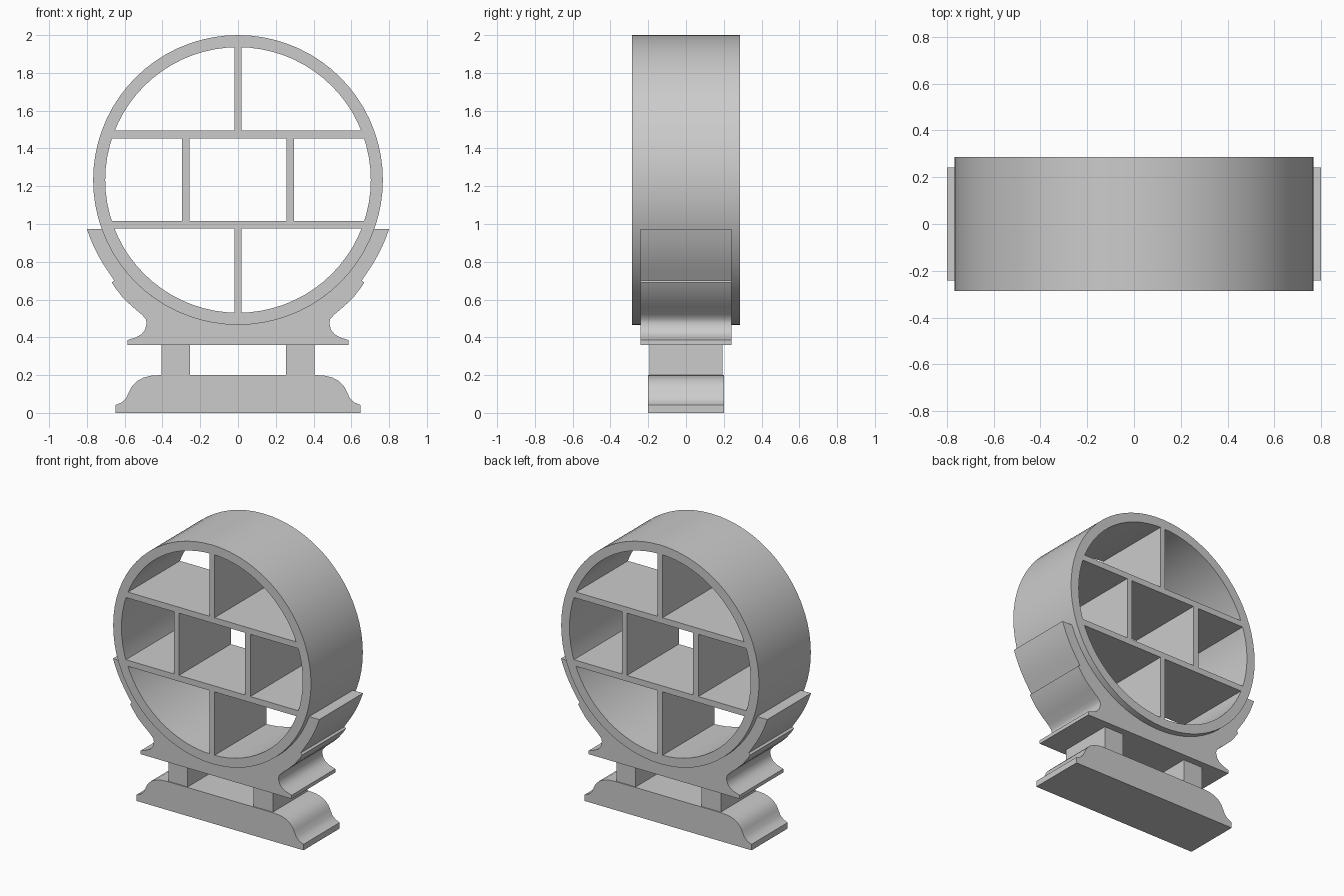
import bpy, bmesh, math
from math import sin, cos, radians

if "Cube" in bpy.data.objects:
    bpy.data.objects.remove(bpy.data.objects["Cube"])

CZ = 1.233                      # centre height of the round shelf
R_OUT, R_IN = 0.767, 0.703


def arc(r, a0, a1, n):
    """Points on a circle around the shelf centre, angles in degrees."""
    return [(r * cos(radians(a0 + (a1 - a0) * i / n)),
             CZ + r * sin(radians(a0 + (a1 - a0) * i / n))) for i in range(n + 1)]


def mirrored(half):
    """Close a right-hand half outline with its mirror image."""
    return half + [(-x, z) for x, z in reversed(half) if x > 1e-4]


def clip(pts, axis, limit, sign):
    """Keep the part of a convex outline where sign * coord <= sign * limit."""
    out = []
    for p, q in zip(pts, pts[1:] + pts[:1]):
        dp, dq = sign * (p[axis] - limit), sign * (q[axis] - limit)
        if dp <= 0:
            out.append(p)
        if dp * dq < 0:
            t = dp / (dp - dq)
            out.append(tuple(a + (b - a) * t for a, b in zip(p, q)))
    return out


def slab(name, outlines, half_depth):
    """Extrude x-z outlines (first is outer, others are holes) along y."""
    cu = bpy.data.curves.new(name, 'CURVE')
    cu.dimensions = '2D'
    cu.fill_mode = 'BOTH'
    cu.extrude = half_depth
    for pts in outlines:
        sp = cu.splines.new('POLY')
        sp.points.add(len(pts) - 1)
        for v, (x, z) in zip(sp.points, pts):
            v.co = (x, z, 0, 1)
        sp.use_cyclic_u = True
    ob = bpy.data.objects.new(name, cu)
    bpy.context.collection.objects.link(ob)
    ob.rotation_euler.x = math.pi / 2
    bpy.ops.object.select_all(action='DESELECT')
    ob.select_set(True)
    bpy.context.view_layer.objects.active = ob
    bpy.ops.object.convert(target='MESH')
    ob = bpy.context.object
    ob.name = name
    bpy.ops.object.transform_apply(rotation=True)
    bm = bmesh.new()
    bm.from_mesh(ob.data)
    bmesh.ops.remove_doubles(bm, verts=bm.verts, dist=1e-4)
    bmesh.ops.recalc_face_normals(bm, faces=bm.faces)
    bm.to_mesh(ob.data)
    bm.free()
    bpy.ops.object.shade_smooth_by_angle(angle=radians(30))
    return ob


# Round shelf: disc with seven compartments cut through
compartments = [            # x0, x1, z0, z1
    (-1, -0.019, 1.495, 3), (0.019, 1, 1.495, 3),
    (-1, -0.297, 1.017, 1.453), (-0.257, 0.257, 1.017, 1.453), (0.297, 1, 1.017, 1.453),
    (-1, -0.019, 0, 0.975), (0.019, 1, 0, 0.975)]
holes = []
for x0, x1, z0, z1 in compartments:
    shape = arc(R_IN, 0, 360, 72)[:-1]
    for axis, limit, sign in ((0, x0, -1), (0, x1, 1), (1, z0, -1), (1, z1, 1)):
        shape = clip(shape, axis, limit, sign)
    holes.append(shape)
slab("round_shelf", [arc(R_OUT, 0, 360, 72)[:-1]] + holes, 0.287)

# Cradle hugging the underside of the shelf
cradle = [(0.585, 0.36), (0.585, 0.385), (0.54, 0.4), (0.51, 0.417), (0.492, 0.44),
          (0.483, 0.475), (0.488, 0.497), (0.51, 0.521), (0.56, 0.563),
          (0.61, 0.61), (0.652, 0.665), (0.668, 0.69), (0.655, 0.7)]
cradle += arc(0.841, -38, -18, 6)[1:] + arc(R_OUT, -19.8, -90, 14)
slab("cradle", [mirrored(cradle)], 0.242)

# Short posts
for side, name in ((-1, "left_post"), (1, "right_post")):
    x0, x1 = sorted((side * 0.255, side * 0.405))
    slab(name, [[(x0, 0.2), (x1, 0.2), (x1, 0.36), (x0, 0.36)]], 0.193)

# Moulded foot
foot = [(0.648, 0), (0.648, 0.042), (0.615, 0.056), (0.592, 0.078), (0.575, 0.115),
        (0.56, 0.143), (0.535, 0.168), (0.5, 0.187), (0.46, 0.197), (0.41, 0.2)]
slab("foot", [mirrored(foot)], 0.2)
